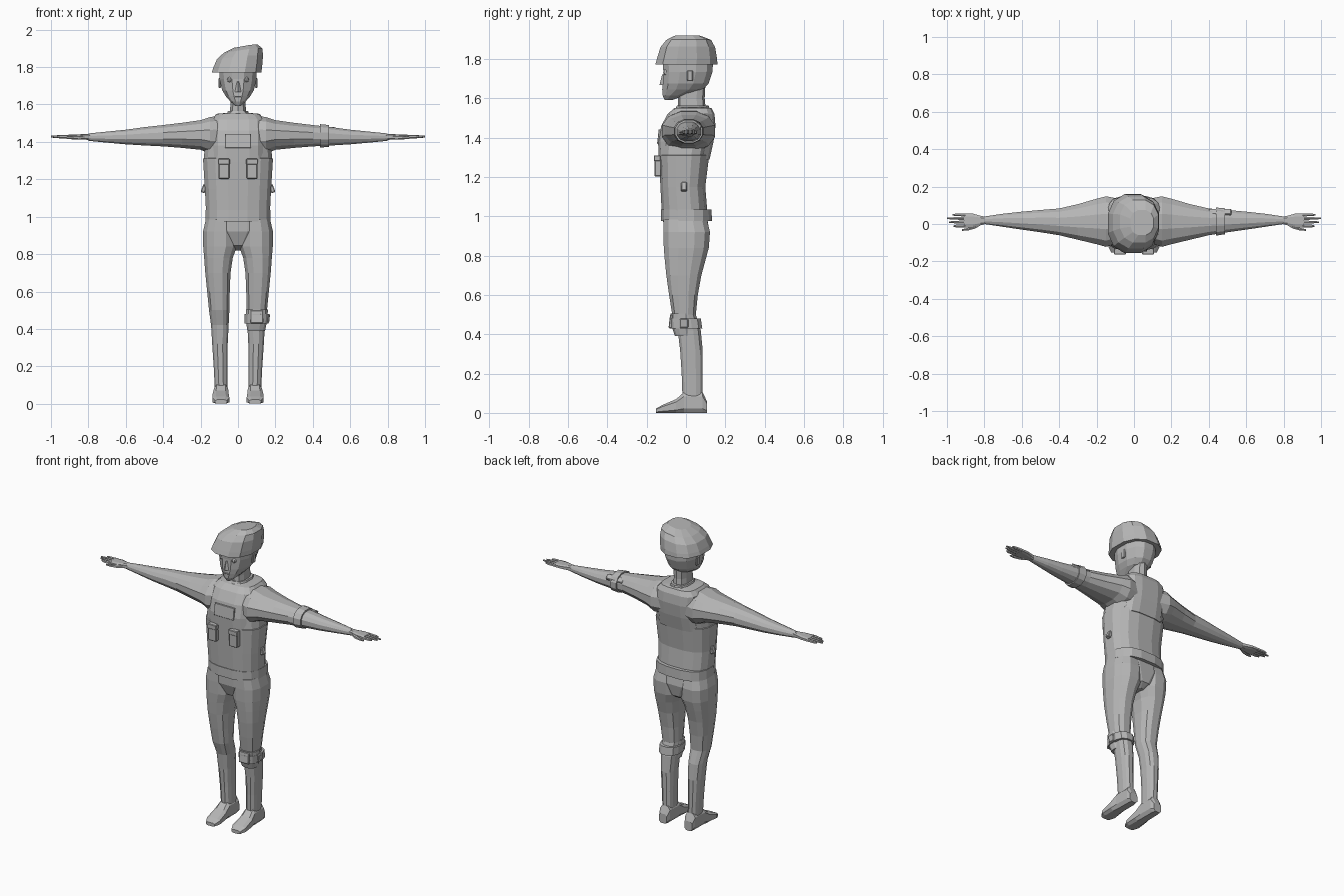
import bpy, bmesh, math
from mathutils import Vector, Matrix

grey = bpy.data.materials.new("uniform grey")
grey.diffuse_color = (0.47, 0.47, 0.47, 1)


def finish(name, bm):
    bmesh.ops.recalc_face_normals(bm, faces=bm.faces)
    mesh = bpy.data.meshes.new(name)
    bm.to_mesh(mesh)
    bm.free()
    mesh.materials.append(grey)
    obj = bpy.data.objects.new(name, mesh)
    bpy.context.collection.objects.link(obj)
    return obj


def loft(name, rings, axis='z', n=12, p=0.8, side=1, shape=None):
    """Rings are (station, u0, u1, v0, v1); p below 1 squares the section off."""
    bm = bmesh.new()
    loops = []
    for t, u0, u1, v0, v1 in rings:
        loop = []
        for i in range(n):
            a = 2 * math.pi * (i + 0.5) / n
            c, s = math.cos(a), math.sin(a)
            m = math.cos(math.pi / n) if n % 4 == 0 else 1
            c, s = max(-1, min(1, c / m)), max(-1, min(1, s / m))
            u = (u0 + u1) / 2 + (u1 - u0) / 2 * math.copysign(abs(c) ** p, c)
            v = (v0 + v1) / 2 + (v1 - v0) / 2 * math.copysign(abs(s) ** p, s)
            co = {'z': (u, v, t), 'x': (t, u, v), 'y': (u, t, v)}[axis]
            if shape:
                co = shape(*co)
            loop.append(bm.verts.new((co[0] * side, co[1], co[2])))
        loops.append(loop)
    for a, b in zip(loops, loops[1:]):
        for i in range(n):
            j = (i + 1) % n
            bm.faces.new((a[i], a[j], b[j], b[i]))
    bm.faces.new(loops[0])
    bm.faces.new(loops[-1])
    return finish(name, bm)


def sym(rings):
    """Turn (station, half width, v0, v1) into centred rings."""
    return [(t, -h, h, a, b) for t, h, a, b in rings]


def box(name, centre, size, rot=(0, 0, 0), bevel=0.004):
    bm = bmesh.new()
    bmesh.ops.create_cube(bm, size=1, matrix=Matrix.Diagonal((*size, 1)))
    bmesh.ops.bevel(bm, geom=bm.edges[:], offset=bevel, segments=1, affect='EDGES')
    obj = finish(name, bm)
    obj.location, obj.rotation_euler = centre, rot
    return obj


# Torso, vest and belt
loft("torso", sym([(.96, .168, -.115, .108), (1.05, .168, -.12, .102),
                   (1.15, .174, -.125, .093), (1.31, .183, -.132, .113),
                   (1.40, .175, -.13, .135), (1.47, .16, -.115, .14),
                   (1.53, .125, -.08, .13), (1.555, .07, -.045, .115)]), n=16, p=.75)
loft("vest_body", sym([(1.03, .171, -.124, .108), (1.15, .177, -.13, .098),
                       (1.31, .187, -.138, .118), (1.315, .175, -.13, .113)]), n=16, p=.75)
loft("vest_yoke", sym([(1.29, .15, -.138, .12), (1.38, .145, -.142, .14),
                       (1.46, .145, -.126, .15), (1.52, .142, -.094, .145),
                       (1.55, .115, -.06, .13), (1.555, .06, -.03, .11)]), n=16, p=.55)
loft("belt", sym([(.975, .174, -.128, .132), (1.035, .173, -.128, .13)]), n=16, p=.75)
box("chest_panel", (0, -.136, 1.405), (.14, .014, .075), (-.12, 0, 0), .002)

# Neck, collar and head
loft("neck", sym([(1.48, .06, -.06, .115), (1.55, .046, -.042, .1),
                  (1.60, .042, -.04, .095), (1.69, .045, -.04, .1)]), n=10)
loft("collar", sym([(1.535, .068, -.062, .122), (1.565, .056, -.045, .115)]), n=10)
loft("head", sym([(1.592, .014, -.108, -.07), (1.615, .04, -.119, -.005),
                  (1.645, .066, -.12, .085), (1.675, .084, -.118, .115),
                  (1.735, .099, -.115, .135), (1.80, .1, -.12, .138),
                  (1.85, .08, -.09, .11)]), n=12, p=.85)
bm = bmesh.new()
bmesh.ops.create_cone(bm, cap_ends=True, segments=4, radius1=.02, radius2=.006, depth=.055)
finish("nose", bm).location = (0, -.115, 1.695)
box("mouth", (0, -.118, 1.645), (.034, .008, .008), bevel=.002)
for s in (-1, 1):
    bm = bmesh.new()
    bmesh.ops.create_uvsphere(bm, u_segments=8, v_segments=6, radius=.016)
    finish("eye", bm).location = (s * .042, -.1, 1.733)
    box("ear", (s * .097, .02, 1.715), (.012, .03, .055), bevel=.004)

# Soft cap, leaning to one side
loft("cap", [(1.772, -.14, .125, -.156, .16), (1.80, -.132, .129, -.148, .158),
             (1.855, -.112, .134, -.13, .148), (1.888, -.075, .13, -.1, .128),
             (1.907, -.02, .105, -.06, .075)], n=12, p=.85,
     shape=lambda x, y, z: (x, y, z + max(0, z - 1.78) * min(x, .08) * 1.4))

# Pelvis joining the legs
loft("pelvis", sym([(.82, .022, -.03, .07), (.845, .07, -.085, .104),
                    (.92, .165, -.115, .12), (.99, .17, -.116, .108)]), n=16, p=.75)

for s in (-1, 1):
    # Leg and shoe
    loft("leg", [(.985, .01, .172, -.114, .106), (.92, .004, .187, -.115, .122),
                 (.84, .006, .186, -.113, .116), (.78, .028, .181, -.108, .1),
                 (.70, .04, .175, -.1, .078), (.60, .044, .165, -.086, .06),
                 (.50, .046, .155, -.07, .05), (.42, .05, .144, -.042, .075),
                 (.32, .055, .138, -.03, .085), (.20, .057, .13, -.022, .085),
                 (.08, .056, .124, -.018, .085)], n=12, side=s)
    loft("shoe", [(-.153, .06, .122, 0, .022), (-.12, .046, .137, 0, .04),
                  (-.05, .05, .135, 0, .07), (-.01, .053, .128, 0, .105),
                  (.085, .055, .125, 0, .105), (.106, .064, .118, 0, .06)],
         'y', n=8, p=.6, side=s)
    # Arm and hand
    loft("arm", [(.08, -.10, .135, 1.33, 1.54), (.15, -.122, .148, 1.335, 1.533),
                 (.20, -.108, .135, 1.358, 1.516), (.30, -.084, .106, 1.368, 1.502),
                 (.40, -.06, .083, 1.376, 1.49), (.50, -.044, .075, 1.381, 1.479),
                 (.60, -.03, .066, 1.387, 1.465), (.70, -.015, .055, 1.396, 1.455),
                 (.80, 0, .04, 1.406, 1.445)], 'x', n=12, p=.9, side=s)
    loft("palm", [(.785, .002, .037, 1.408, 1.443), (.82, -.006, .044, 1.413, 1.442),
                  (.86, -.018, .055, 1.416, 1.44), (.91, -.018, .056, 1.418, 1.438)],
         'x', n=8, p=.6, side=s)
    for y, end in ((-.011, .965), (.01, .99), (.03, 1.0), (.049, .97)):
        loft("finger", [(.90, y - .009, y + .009, 1.418, 1.438),
                        (.95, y - .008, y + .008, 1.419, 1.437),
                        (end, y - .004, y + .004, 1.423, 1.433)], 'x', n=6, side=s)
    loft("thumb", [(.81, -.002, .02, 1.412, 1.436), (.85, -.026, -.006, 1.412, 1.434),
                   (.89, -.036, -.02, 1.414, 1.43), (.92, -.037, -.028, 1.417, 1.427)],
         'x', n=6, side=s)
    # Vest pouches, shoulder blade strap and side clips
    box("pouch", (s * .075, -.143, 1.255), (.058, .034, .105))
    box("pouch_flap", (s * .075, -.147, 1.295), (.062, .034, .03), bevel=.003)
    box("side_clip", (s * .182, -.01, 1.15), (.022, .03, .045), (0, s * -.35, 0))

# Band with a cross tab on one arm
loft("arm_band", [(.438, -.062, .088, 1.37, 1.495), (.486, -.055, .084, 1.373, 1.49)],
     'x', n=12, p=.9)
box("arm_band_tab", (.46, .062, 1.462), (.12, .036, .022), (-.6, 0, 0))

# Knee guard with strap on one leg
loft("knee_guard", [(.505, .042, .16, -.078, .03), (.45, .042, .157, -.076, .03),
                    (.39, .05, .145, -.056, .03)], n=12)
loft("knee_strap", [(.48, .036, .163, -.084, .075), (.43, .036, .162, -.08, .083)], n=12)
box("knee_buckle", (.158, -.01, .457), (.022, .045, .045), (0, .12, 0))
box("knee_plate", (.1, -.076, .465), (.07, .018, .07), (-.12, 0, 0))
